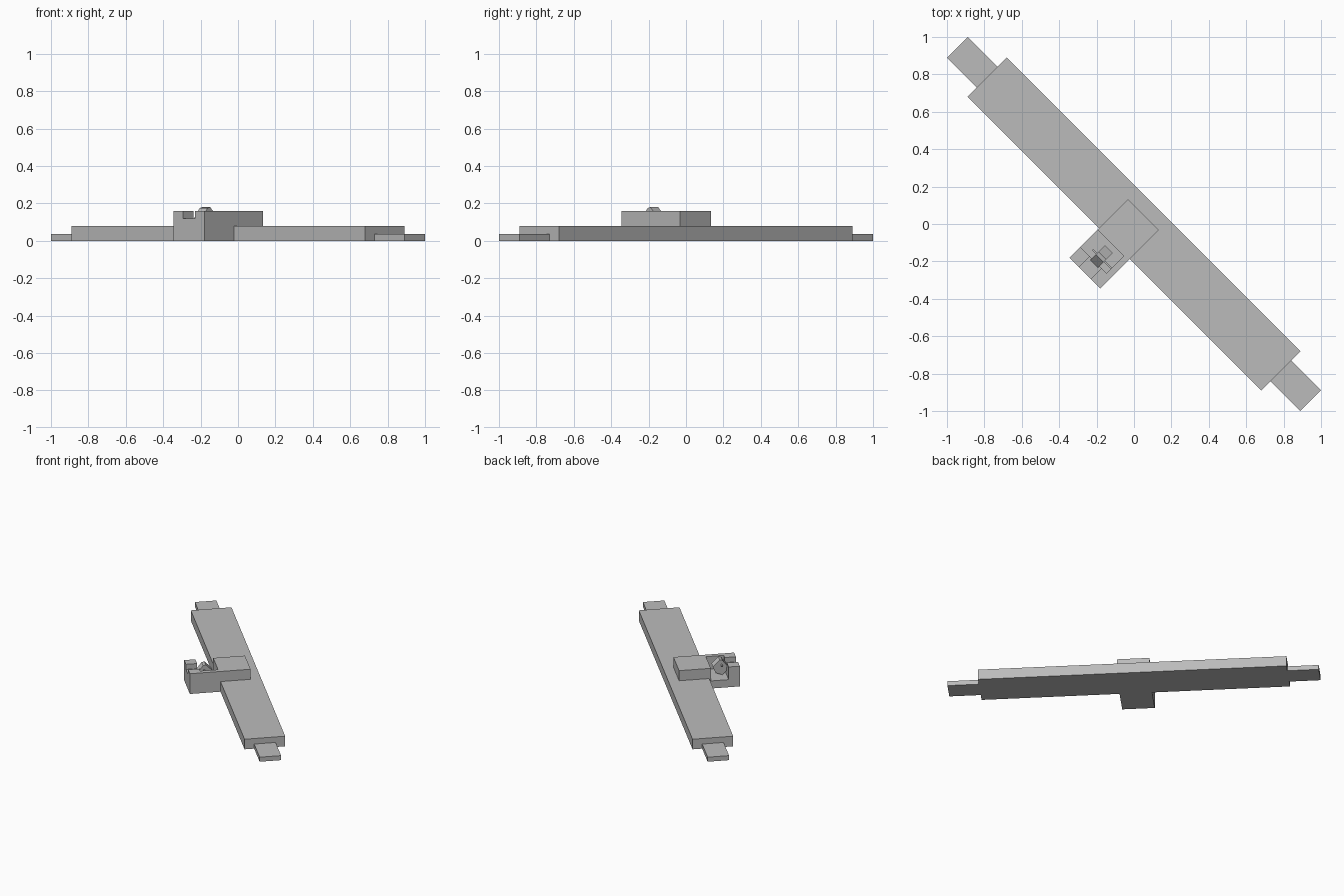
import bpy, bmesh
from math import pi
from mathutils import Matrix

cube = bpy.data.objects.get("Cube")
if cube:
    bpy.data.objects.remove(cube, do_unlink=True)

grey = bpy.data.materials.new("plain grey")
grey.use_nodes = True
grey.diffuse_color = (0.5, 0.5, 0.5, 1)
grey.node_tree.nodes["Principled BSDF"].inputs["Base Color"].default_value = grey.diffuse_color

# Parts are laid out along u (bar length) and v (across), then turned 45 degrees
TURN = Matrix.Rotation(-pi / 4, 4, "Z")


def prism(name, outline, u0, u1):
    """Extrude a (v, z) outline from u0 to u1."""
    bm = bmesh.new()
    face = bm.faces.new([bm.verts.new((u0, v, z)) for v, z in outline])
    ext = bmesh.ops.extrude_face_region(bm, geom=[face])
    moved = [g for g in ext["geom"] if isinstance(g, bmesh.types.BMVert)]
    bmesh.ops.translate(bm, verts=moved, vec=(u1 - u0, 0, 0))
    bmesh.ops.recalc_face_normals(bm, faces=bm.faces)
    bm.transform(TURN)
    mesh = bpy.data.meshes.new(name)
    bm.to_mesh(mesh)
    bm.free()
    mesh.materials.append(grey)
    obj = bpy.data.objects.new(name, mesh)
    bpy.context.collection.objects.link(obj)
    return obj


def box(name, u0, u1, v0, v1, z0, z1):
    return prism(name, [(v0, z0), (v1, z0), (v1, z1), (v0, z1)], u0, u1)


# Long bar with a thin tab at each end
box("bar", -1.11, 1.11, -0.148, 0.148, 0, 0.08)
box("left_tab", 1.11, 1.336, -0.078, 0.078, 0, 0.036)
box("right_tab", -1.336, -1.11, -0.078, 0.078, 0, 0.036)

# Central block with a pocket open on one side and a notch in its end wall
block = box("block", -0.117, 0.117, -0.371, 0.071, 0, 0.16)
cutters = [
    box("pocket_cutter", -0.2, 0.083, -0.29, -0.16, 0.06, 0.3),
    box("notch_cutter", -0.045, 0.045, -0.5, -0.25, 0.12, 0.3),
]
for cutter in cutters:
    cutter.hide_render = True
    cutter.hide_viewport = True
    cut = block.modifiers.new(cutter.name, "BOOLEAN")
    cut.operation = "DIFFERENCE"
    cut.solver = "EXACT"
    cut.object = cutter

# Apply the cuts and drop the cutters
bpy.context.view_layer.update()
graph = bpy.context.evaluated_depsgraph_get()
cut_mesh = bpy.data.meshes.new_from_object(block.evaluated_get(graph))
block.modifiers.clear()
block.data = cut_mesh
for cutter in cutters:
    bpy.data.objects.remove(cutter, do_unlink=True)

# Tilted lever on a thin cross pin
prism("lever", [(-0.31, 0.11), (-0.26, 0.175), (-0.24, 0.18), (-0.19, 0.13),
                (-0.21, 0.08), (-0.26, 0.06)], -0.03, 0.03)
box("lever_pin", -0.06, 0.083, -0.258, -0.248, 0.135, 0.145)
